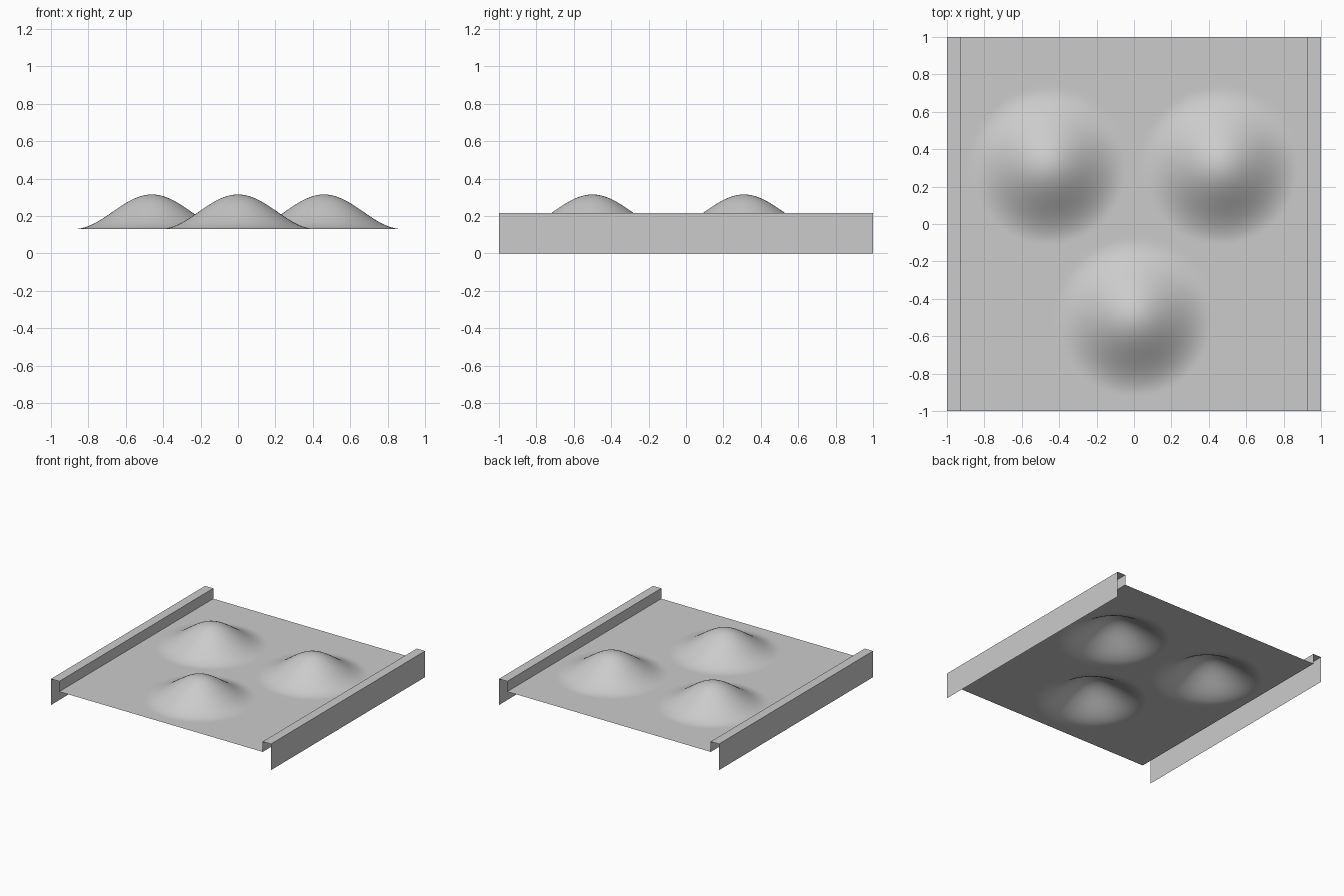
import bpy, bmesh, math

cube = bpy.data.objects.get("Cube")
if cube:
    bpy.data.objects.remove(cube, do_unlink=True)

SHEET_Z, RAIL_TOP = 0.13, 0.215
INNER_X, OUTER_X, HALF_Y = 0.925, 1.0, 1.0
BUMP_HEIGHT, BUMP_RADIUS = 0.185, 0.42
BUMPS = [(-0.46, 0.31), (0.46, 0.31), (0, -0.5)]

grey = bpy.data.materials.new("light grey")
grey.use_nodes = True
colour = (0.6, 0.6, 0.6, 1)
grey.diffuse_color = colour
grey.node_tree.nodes["Principled BSDF"].inputs["Base Color"].default_value = colour


def add_object(name, bm, smooth=False):
    mesh = bpy.data.meshes.new(name)
    for face in bm.faces:
        face.smooth = smooth
    bm.to_mesh(mesh)
    bm.free()
    mesh.materials.append(grey)
    obj = bpy.data.objects.new(name, mesh)
    bpy.context.collection.objects.link(obj)
    return obj


def bump_height(x, y):
    """Sum of the rounded cosine hills at a point."""
    total = 0
    for bx, by in BUMPS:
        r = min(math.hypot(x - bx, y - by) / BUMP_RADIUS, 1)
        total += BUMP_HEIGHT * (1 + math.cos(math.pi * r)) / 2
    return total


# Thin sheet with three smooth hills
bm = bmesh.new()
bmesh.ops.create_grid(bm, x_segments=120, y_segments=128, size=1)
for v in bm.verts:
    v.co.x *= INNER_X
    v.co.y *= HALF_Y
    v.co.z = SHEET_Z + bump_height(v.co.x, v.co.y)
add_object("bumpy_sheet", bm, smooth=True)

# Folded rails: up from the sheet, outward, then down to the ground
profile = [(INNER_X, SHEET_Z), (INNER_X, RAIL_TOP),
           (OUTER_X, RAIL_TOP), (OUTER_X, 0)]
for name, side in (("left_rail", 1), ("right_rail", -1)):
    bm = bmesh.new()
    rows = [[bm.verts.new((side * x, y, z)) for x, z in profile]
            for y in (-HALF_Y, HALF_Y)]
    for i in range(len(profile) - 1):
        quad = [rows[0][i], rows[0][i + 1], rows[1][i + 1], rows[1][i]]
        bm.faces.new(quad if side > 0 else quad[::-1])
    add_object(name, bm)
